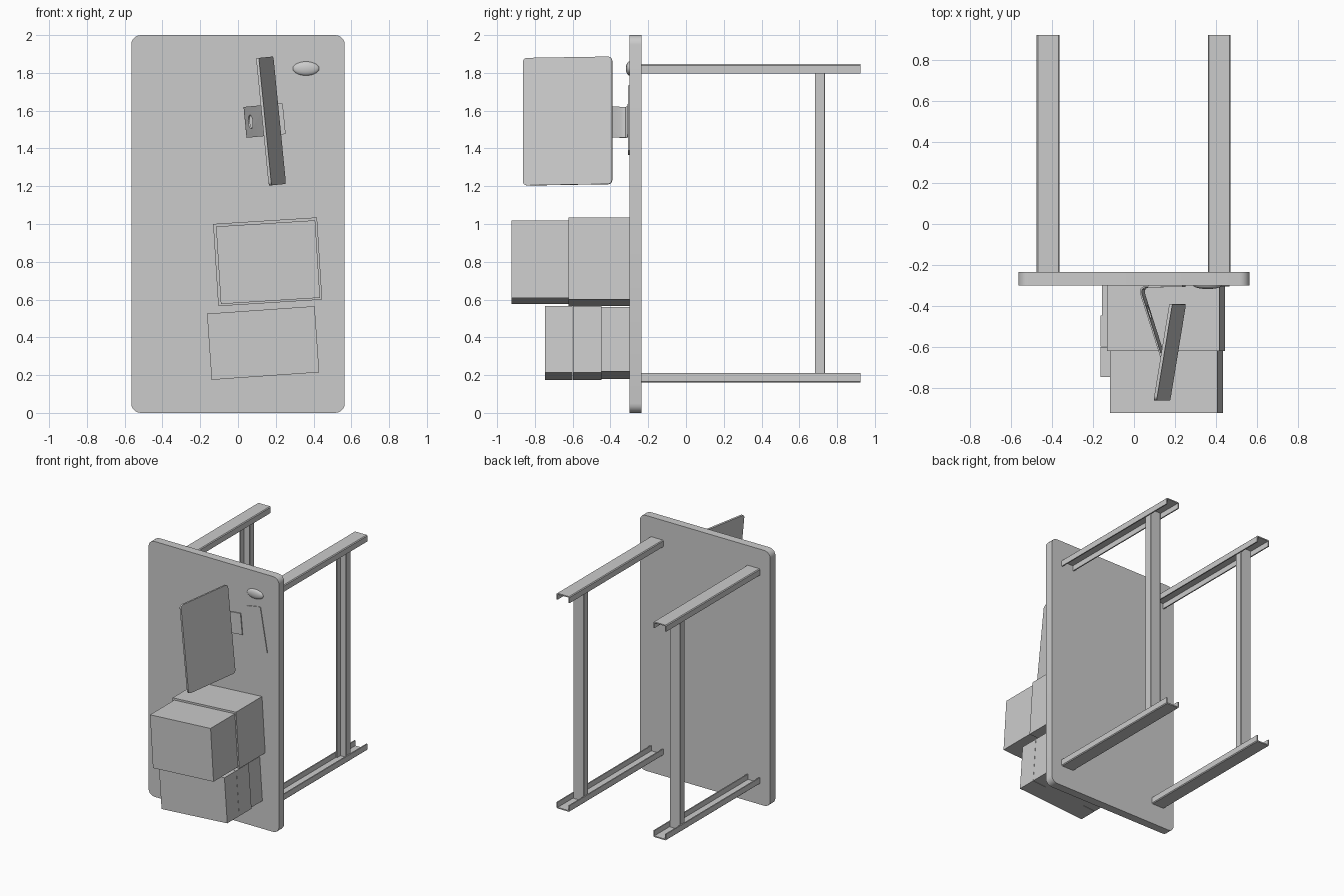
import bpy, bmesh, math
from mathutils import Matrix, Vector

if "Cube" in bpy.data.objects:
    bpy.data.objects.remove(bpy.data.objects["Cube"])

FRONT = -0.30  # plane of the work surface


def finish(name, bm, smooth=False):
    bmesh.ops.recalc_face_normals(bm, faces=bm.faces)
    me = bpy.data.meshes.new(name)
    bm.to_mesh(me)
    bm.free()
    ob = bpy.data.objects.new(name, me)
    bpy.context.collection.objects.link(ob)
    if smooth:
        bpy.context.view_layer.objects.active = ob
        ob.select_set(True)
        bpy.ops.object.shade_smooth_by_angle(angle=math.radians(30))
        ob.select_set(False)
    return ob


def extrude_outline(name, pts, vec, mat=Matrix(), smooth=False):
    bm = bmesh.new()
    face = bm.faces.new([bm.verts.new(p) for p in pts])
    ext = bmesh.ops.extrude_face_region(bm, geom=[face], use_keep_orig=True)
    verts = [g for g in ext["geom"] if isinstance(g, bmesh.types.BMVert)]
    bmesh.ops.translate(bm, verts=verts, vec=vec)
    bm.transform(mat)
    return finish(name, bm, smooth)


def slab(name, w, h, t, r, mat, n=5):
    # rounded rectangle in local XZ, thickness along Y, centred
    pts = []
    for k, (sx, sz) in enumerate([(1, 1), (-1, 1), (-1, -1), (1, -1)]):
        for i in range(n + 1):
            a = math.pi / 2 * (k + i / n)
            pts.append((sx * (w / 2 - r) + r * math.cos(a), -t / 2,
                        sz * (h / 2 - r) + r * math.sin(a)))
    return extrude_outline(name, pts, (0, t, 0), mat, True)


def box(name, cx, cz, w, h, y0, y1, deg):
    bm = bmesh.new()
    bmesh.ops.create_cube(bm, size=1)
    bm.transform(Matrix.Translation((cx, (y0 + y1) / 2, cz))
                 @ Matrix.Rotation(math.radians(-deg), 4, 'Y')
                 @ Matrix.Diagonal((w, abs(y1 - y0), h, 1)))
    return finish(name, bm)


def channel(w, h, t, c):
    # U profile: web along the top, flanges hanging down
    return [(-w / 2, -h), (-w / 2, -c), (-w / 2 + c, 0), (w / 2 - c, 0), (w / 2, -c),
            (w / 2, -h), (w / 2 - t, -h), (w / 2 - t, -t), (-w / 2 + t, -t), (-w / 2 + t, -h)]


# Table top standing on edge
slab("table_top", 1.13, 2.0, 0.065, 0.05, Matrix.Translation((0, FRONT + 0.0325, 1)))

# Channel legs and the cross bars between them
for side, x in (("left", -0.42), ("right", 0.417)):
    for end, z, s in (("upper", 1.846, 1), ("lower", 0.16, -1)):
        pts = [(x + a, -0.235, z + s * b) for a, b in channel(0.112, 0.05, 0.009, 0.006)]
        extrude_outline(f"{side}_{end}_leg", pts, (0, 1.16, 0))
    pts = [(x + a, 0.736 + b, 0.168) for a, b in channel(0.093, 0.054, 0.009, 0.004)]
    extrude_outline(f"{side}_cross_bar", pts, (0, 0, 1.67))

# Stacked boxes
box("low_box_inner", 0.133, 0.37, 0.555, 0.342, -0.30, -0.447, 4)
box("low_box_middle", 0.133, 0.37, 0.571, 0.351, -0.447, -0.599, 4)
box("low_box_outer", 0.133, 0.37, 0.571, 0.351, -0.601, -0.747, 4)
box("tall_box_inner", 0.157, 0.80, 0.551, 0.436, -0.30, -0.622, 3.6)
box("tall_box_outer", 0.159, 0.798, 0.526, 0.411, -0.622, -0.923, 3.6)

# Thin screen, turned and tilted
up = Vector((-0.067, 0, 0.675)).normalized()
across = Vector((0.077, 0.472, 0.0077)).normalized()
m = Matrix((across, up.cross(across), up)).transposed().to_4x4()
slab("screen", 0.478, 0.678, 0.015, 0.022, Matrix.Translation((0.175, -0.627, 1.545)) @ m)

# Bent sheet stand with a round hole in its neck
tilt = (Matrix.Translation((0.08, 0, 1.542)) @ Matrix.Rotation(math.radians(-5.5), 4, 'Y'))
path = [(0.165, -0.304), (-0.01, -0.306), (-0.026, -0.309), (-0.036, -0.318),
        (-0.039, -0.332), (-0.036, -0.348), (0.08, -0.71)]
offset = []
for i, p in enumerate(path):
    a, b = Vector(path[max(i - 1, 0)]), Vector(path[min(i + 1, len(path) - 1)])
    d = (b - a).normalized()
    offset.append((Vector(p) + Vector((-d.y, d.x)) * 0.004, Vector(p) - Vector((-d.y, d.x)) * 0.004))
outline = [o[0] for o in offset] + [o[1] for o in reversed(offset)]
stand = extrude_outline("screen_stand", [(p[0], p[1], -0.082) for p in outline],
                        (0, 0, 0.164), tilt, True)
bm = bmesh.new()
bmesh.ops.create_cone(bm, cap_ends=True, segments=24, radius1=0.036, radius2=0.036, depth=0.08)
bm.transform(tilt @ Matrix.Translation((-0.009, -0.43, 0)) @ Matrix.Rotation(math.pi / 2, 4, 'Y'))
cutter = finish("hole_cutter", bm)
cutter.hide_render = True
cutter.hide_set(True)
cut = stand.modifiers.new("hole", 'BOOLEAN')
cut.object = cutter
cut.operation = 'DIFFERENCE'

# Flat keyboard
slab("keyboard", 0.12, 0.355, 0.006, 0.01, Matrix.Translation((0.378, FRONT - 0.003, 1.55))
     @ Matrix.Rotation(math.radians(-10), 4, 'Y'), 3)

# Domed mouse, cut flat against the table
bm = bmesh.new()
bmesh.ops.create_uvsphere(bm, u_segments=24, v_segments=12, radius=1)
bmesh.ops.bisect_plane(bm, geom=bm.verts[:] + bm.edges[:] + bm.faces[:],
                       plane_co=(0, 0, 0), plane_no=(0, 1, 0), clear_outer=True)
bmesh.ops.holes_fill(bm, edges=[e for e in bm.edges if e.is_boundary])
bm.transform(Matrix.Translation((0.36, FRONT, 1.823)) @ Matrix.Diagonal((0.07, 0.018, 0.037, 1)))
finish("mouse", bm, True)
